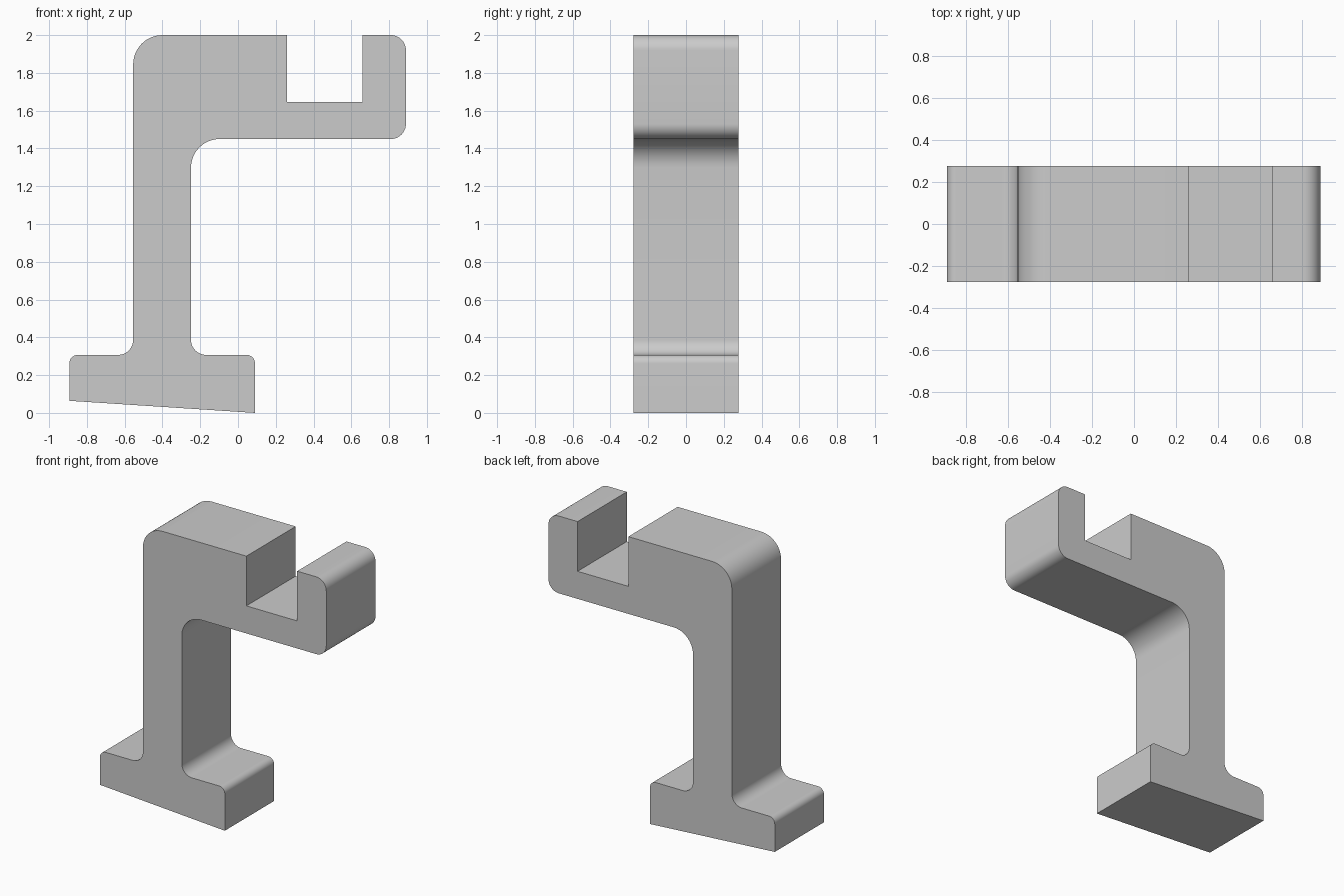
import bpy
import bmesh
from math import cos, sin, pi
from mathutils import Vector

cube = bpy.data.objects.get("Cube")
if cube:
    bpy.data.objects.remove(cube, do_unlink=True)

HALF_DEPTH = 0.277
ARC_STEPS = 12

# Side profile corners: x, z, rounding radius
PROFILE = [
    (-0.893, 0.064, 0), (0.09, 0, 0), (0.09, 0.307, 0.045),      # foot
    (-0.249, 0.307, 0.08), (-0.249, 1.45, 0.152),                # post
    (0.889, 1.45, 0.08), (0.889, 2, 0.08), (0.66, 2, 0),         # lip
    (0.66, 1.646, 0), (0.26, 1.646, 0), (0.26, 2, 0),            # slot
    (-0.555, 2, 0.155), (-0.555, 0.307, 0.08), (-0.893, 0.307, 0.045),
]


def rounded_outline(corners):
    """Replace each right-angled corner that has a radius with an arc."""
    points = []
    for i, (x, z, radius) in enumerate(corners):
        corner = Vector((x, z))
        if not radius:
            points.append(corner)
            continue
        before = Vector(corners[i - 1][:2]) - corner
        after = Vector(corners[(i + 1) % len(corners)][:2]) - corner
        a, b = before.normalized() * radius, after.normalized() * radius
        for step in range(ARC_STEPS + 1):
            t = pi / 2 * step / ARC_STEPS
            points.append(corner + a * (1 - sin(t)) + b * (1 - cos(t)))
    return points


# Extrude the rounded profile across the depth
bm = bmesh.new()
verts = [bm.verts.new((p.x, -HALF_DEPTH, p.y)) for p in rounded_outline(PROFILE)]
face = bm.faces.new(verts)
extruded = bmesh.ops.extrude_face_region(bm, geom=[face], use_keep_orig=True)
moved = [v for v in extruded["geom"] if isinstance(v, bmesh.types.BMVert)]
bmesh.ops.translate(bm, verts=moved, vec=(0, 2 * HALF_DEPTH, 0))
bmesh.ops.recalc_face_normals(bm, faces=bm.faces)
mesh = bpy.data.meshes.new("hook_bracket")
bm.to_mesh(mesh)
bm.free()

bracket = bpy.data.objects.new("hook_bracket", mesh)
bpy.context.collection.objects.link(bracket)

# Plain grey material
grey = bpy.data.materials.new("plain grey")
grey.use_nodes = True
colour = (0.6, 0.6, 0.6, 1)
grey.diffuse_color = colour
grey.node_tree.nodes["Principled BSDF"].inputs["Base Color"].default_value = colour
mesh.materials.append(grey)

# Smooth fillets with crisp edges
bpy.ops.object.select_all(action="DESELECT")
bracket.select_set(True)
bpy.context.view_layer.objects.active = bracket
bpy.ops.object.shade_smooth_by_angle(angle=0.6)
